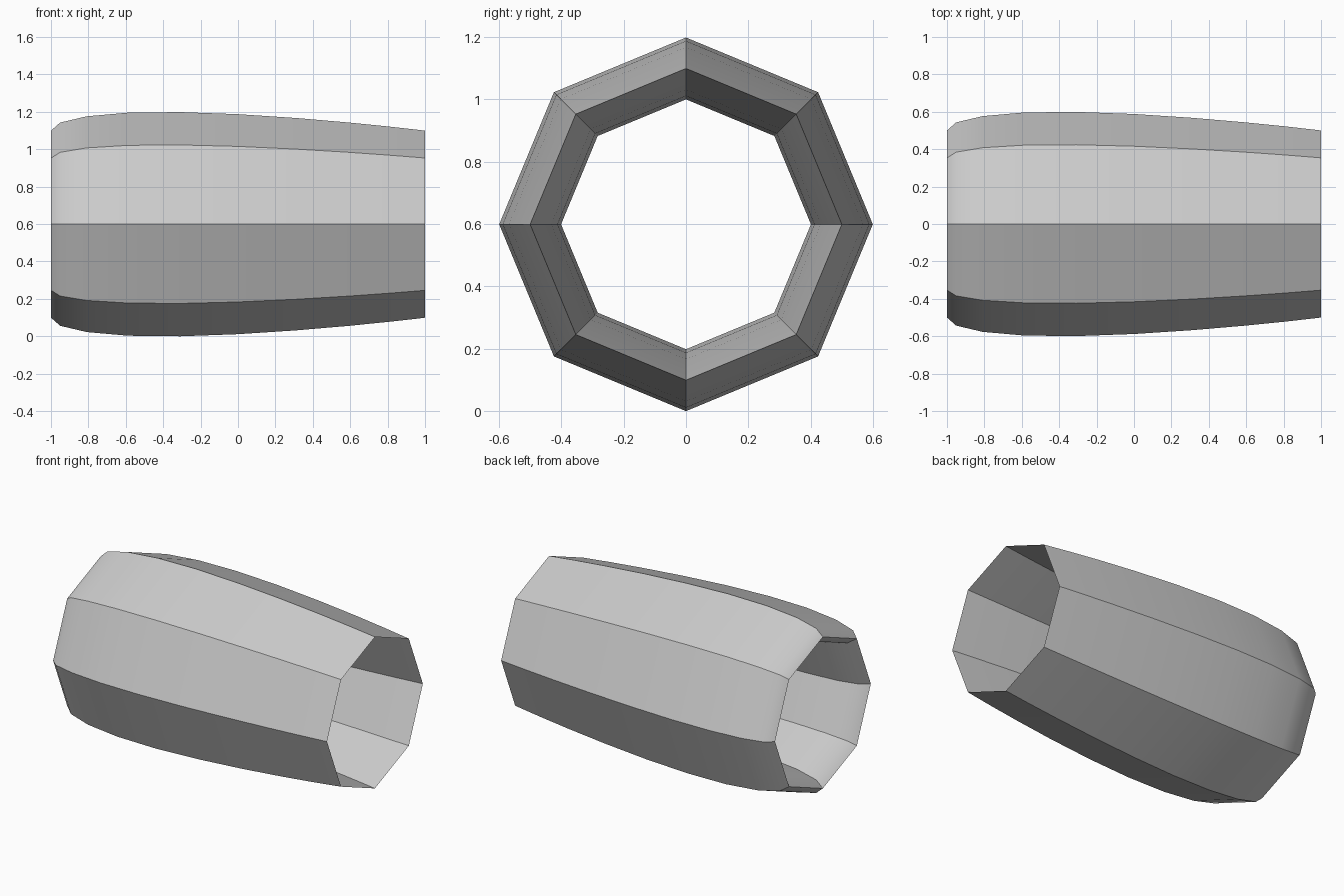
import bpy
import bmesh
import math

cube = bpy.data.objects.get("Cube")
if cube:
    bpy.data.objects.remove(cube, do_unlink=True)

SIDES = 8
STEPS = 10
CHORD = 2.0
THICKNESS = 0.1
RIM_RADIUS = 0.5
CENTRE_Z = 0.599


def half_thickness(t):
    """Symmetric aerofoil half thickness at chord fraction t, closed at both ends."""
    return 5 * THICKNESS * CHORD * (
        0.2969 * math.sqrt(t) - 0.126 * t - 0.3516 * t**2 + 0.2843 * t**3 - 0.1036 * t**4)


# Aerofoil section: outer skin from nose to tail, then inner skin back to the nose
stations = [(1 - math.cos(math.pi * i / STEPS)) / 2 for i in range(STEPS + 1)]
outer = [(t * CHORD - 1, RIM_RADIUS + half_thickness(t)) for t in stations]
inner = [(x, 2 * RIM_RADIUS - r) for x, r in outer[1:-1]]
section = outer + inner[::-1]
count = len(section)

# Sweep the section around the long axis into an eight-sided duct
bm = bmesh.new()
rings = []
for s in range(SIDES):
    a = 2 * math.pi * s / SIDES
    rings.append([bm.verts.new((x, r * math.cos(a), CENTRE_Z + r * math.sin(a)))
                  for x, r in section])
for s in range(SIDES):
    here, after = rings[s], rings[(s + 1) % SIDES]
    for i in range(count):
        j = (i + 1) % count
        face = bm.faces.new((here[i], after[i], after[j], here[j]))
        face.smooth = True
bmesh.ops.recalc_face_normals(bm, faces=bm.faces)

# Crisp lengthwise ridges and end rims, smooth along the length
for ring in rings:
    for i in range(count):
        bm.edges.get((ring[i], ring[(i + 1) % count])).smooth = False
for s in range(SIDES):
    for i in (0, STEPS):
        bm.edges.get((rings[s][i], rings[(s + 1) % SIDES][i])).smooth = False

mesh = bpy.data.meshes.new("duct_shell")
bm.to_mesh(mesh)
bm.free()
duct = bpy.data.objects.new("duct_shell", mesh)
bpy.context.collection.objects.link(duct)

# Plain grey finish
grey = bpy.data.materials.new("light_grey")
grey.use_nodes = True
colour = (0.6, 0.6, 0.6, 1)
grey.diffuse_color = colour
grey.node_tree.nodes["Principled BSDF"].inputs["Base Color"].default_value = colour
mesh.materials.append(grey)
